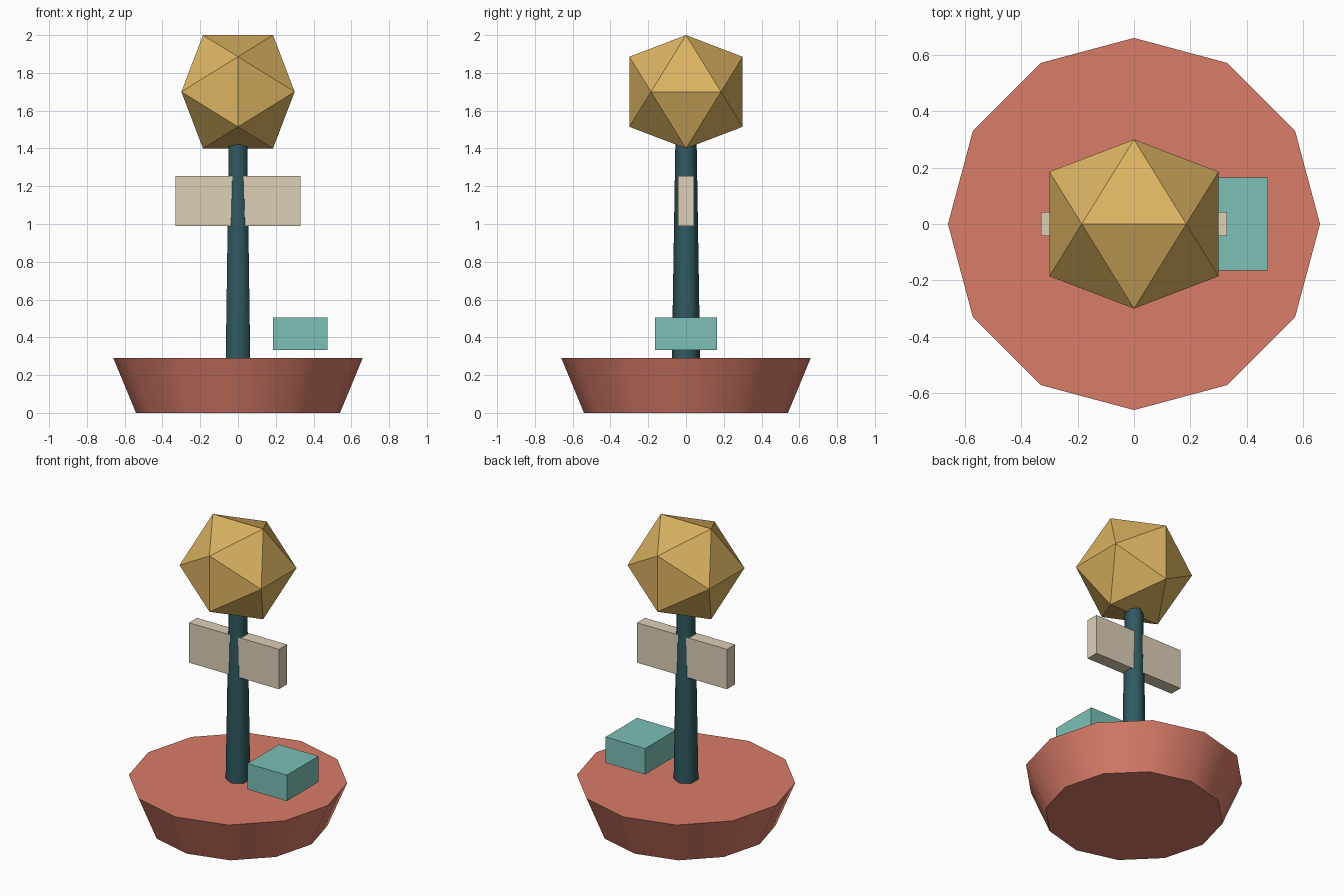
import bpy, bmesh, math

if "Cube" in bpy.data.objects:
    bpy.data.objects.remove(bpy.data.objects["Cube"])


def finish(obj, name, color, smooth_angle=None):
    obj.name = name
    mat = bpy.data.materials.new(name + "_color")
    mat.diffuse_color = (*color, 1)
    mat.use_nodes = True
    mat.node_tree.nodes["Principled BSDF"].inputs["Base Color"].default_value = mat.diffuse_color
    obj.data.materials.append(mat)
    if smooth_angle:
        bpy.ops.object.shade_smooth_by_angle(angle=math.radians(smooth_angle))


def frustum(name, sides, r_bottom, r_top, z0, z1, color, smooth_angle):
    bpy.ops.mesh.primitive_cone_add(vertices=sides, radius1=r_bottom, radius2=r_top,
                                    depth=z1 - z0, location=(0, 0, (z0 + z1) / 2))
    finish(bpy.context.object, name, color, smooth_angle)


def box(name, low, high, color):
    bpy.ops.mesh.primitive_cube_add(size=1, location=[(a + b) / 2 for a, b in zip(low, high)])
    obj = bpy.context.object
    obj.scale = [b - a for a, b in zip(low, high)]
    bpy.ops.object.transform_apply(location=False, rotation=False, scale=True)
    finish(obj, name, color)


# Twelve-sided flared base
frustum("base", 12, 0.54, 0.66, 0, 0.29, (0.69, 0.20, 0.14), 40)

# Tapered six-sided pole
frustum("pole", 6, 0.075, 0.056, 0.27, 1.45, (0.03, 0.10, 0.12), 65)

# Sign board through the pole, and the block over the base
box("sign_board", (-0.33, -0.042, 0.99), (0.33, 0.042, 1.255), (0.72, 0.63, 0.47))
box("block", (0.185, -0.165, 0.333), (0.475, 0.165, 0.505), (0.20, 0.53, 0.47))

# Twenty-sided head, resting on an edge: hull of three crossed golden rectangles
b, a = 0.3, 0.3 / ((1 + math.sqrt(5)) / 2)
bm = bmesh.new()
for s in (-1, 1):
    for t in (-1, 1):
        for co in ((s * a, 0, t * b), (s * b, t * a, 0), (0, s * b, t * a)):
            bm.verts.new(co)
bmesh.ops.convex_hull(bm, input=bm.verts)
bmesh.ops.recalc_face_normals(bm, faces=bm.faces)
mesh = bpy.data.meshes.new("head")
bm.to_mesh(mesh)
bm.free()
head = bpy.data.objects.new("head", mesh)
head.location.z = 1.7
bpy.context.collection.objects.link(head)
finish(head, "head", (0.71, 0.45, 0.12))
